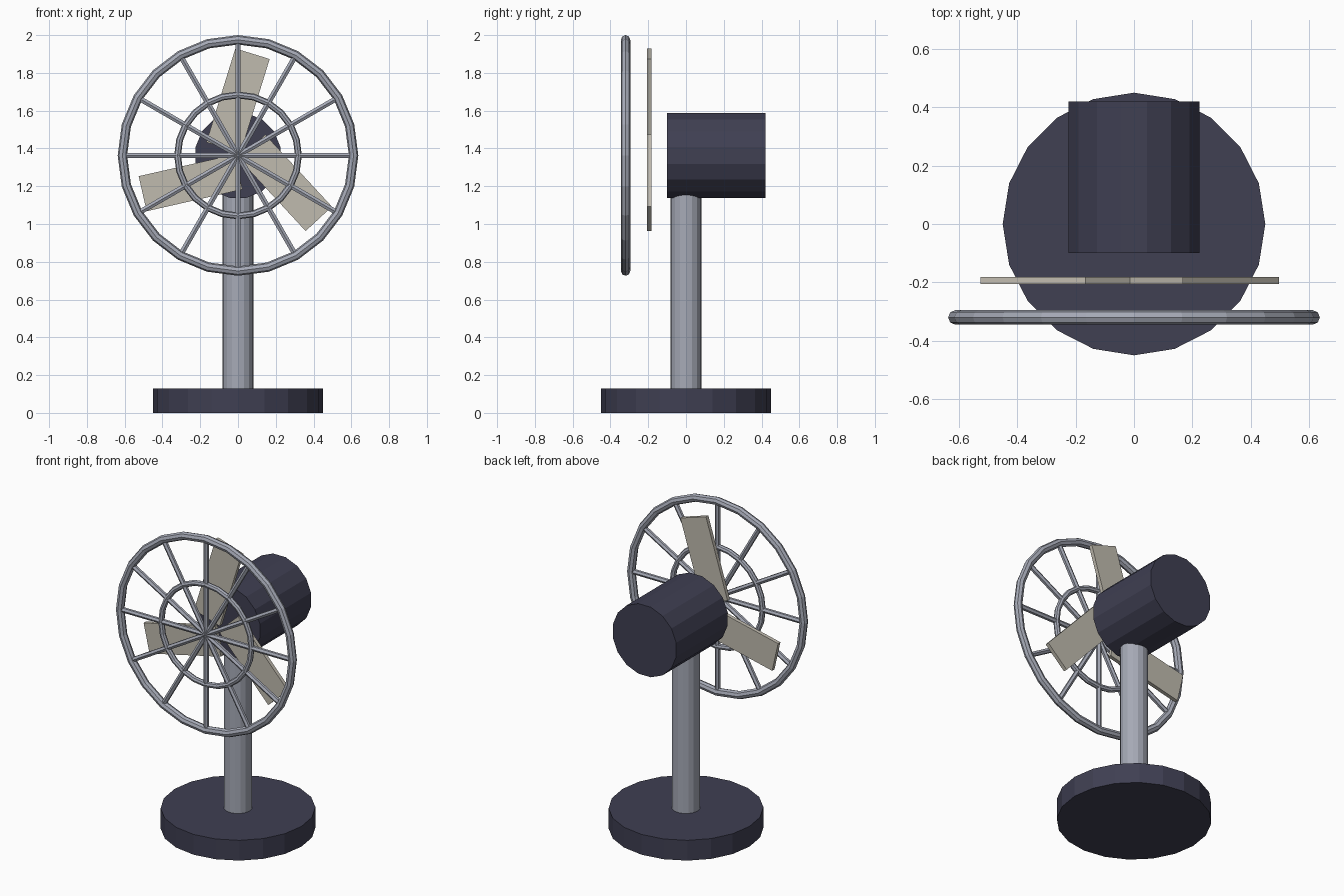
import bpy
from math import pi, sin, cos, radians
from mathutils import Matrix

cube = bpy.data.objects.get("Cube")
if cube:
    bpy.data.objects.remove(cube, do_unlink=True)


def material(name, rgb):
    mat = bpy.data.materials.new(name)
    mat.use_nodes = True
    mat.diffuse_color = (*rgb, 1)
    mat.node_tree.nodes["Principled BSDF"].inputs["Base Color"].default_value = (*rgb, 1)
    return mat


dark = material("dark slate", (0.05, 0.05, 0.085))
metal = material("grey metal", (0.38, 0.40, 0.47))
cream = material("blade cream", (0.53, 0.50, 0.43))

HUB_Z = 1.363
GUARD_Y = -0.32


def finish(name, mat):
    obj = bpy.context.object
    obj.name = name
    obj.data.materials.append(mat)
    return obj


def cylinder(name, mat, sides, radius, length, location, rotation=(0, 0, 0)):
    bpy.ops.mesh.primitive_cylinder_add(vertices=sides, radius=radius, depth=length,
                                        location=location, rotation=rotation)
    return finish(name, mat)


def ring(name, radius, thickness):
    bpy.ops.mesh.primitive_torus_add(major_segments=24, minor_segments=8,
                                     major_radius=radius, minor_radius=thickness,
                                     location=(0, GUARD_Y, HUB_Z), rotation=(pi / 2, 0, 0))
    return finish(name, metal)


# Stand and motor
cylinder("base", dark, 20, 0.45, 0.13, (0, 0, 0.065))
cylinder("pole", metal, 16, 0.082, 1.12, (0, 0, 0.68))
motor = cylinder("motor_housing", dark, 16, 0.229, 0.52, (0, 0.16, HUB_Z), (pi / 2, 0, 0))
motor.data.transform(Matrix.Rotation(pi / 16, 4, "Z"))

# Three slanted blades around the motor axis
for i in range(3):
    angle = i * 2 * pi / 3
    bpy.ops.mesh.primitive_cube_add(
        size=1, location=(0.29 * sin(angle), -0.194, HUB_Z + 0.29 * cos(angle)),
        rotation=(0, angle + 0.3, 0))
    blade = finish(f"blade_{i + 1}", cream)
    blade.data.transform(Matrix.Diagonal((0.19, 0.024, 0.52, 1)))

# Front guard: two rings and twelve spokes
ring("guard_outer_ring", 0.612, 0.025)
ring("guard_inner_ring", 0.32, 0.018)
for i in range(12):
    angle = radians(30 * i)
    cylinder(f"guard_spoke_{i + 1}", metal, 6, 0.016, 0.61,
             (0.305 * sin(angle), GUARD_Y, HUB_Z + 0.305 * cos(angle)), (0, angle, 0))
